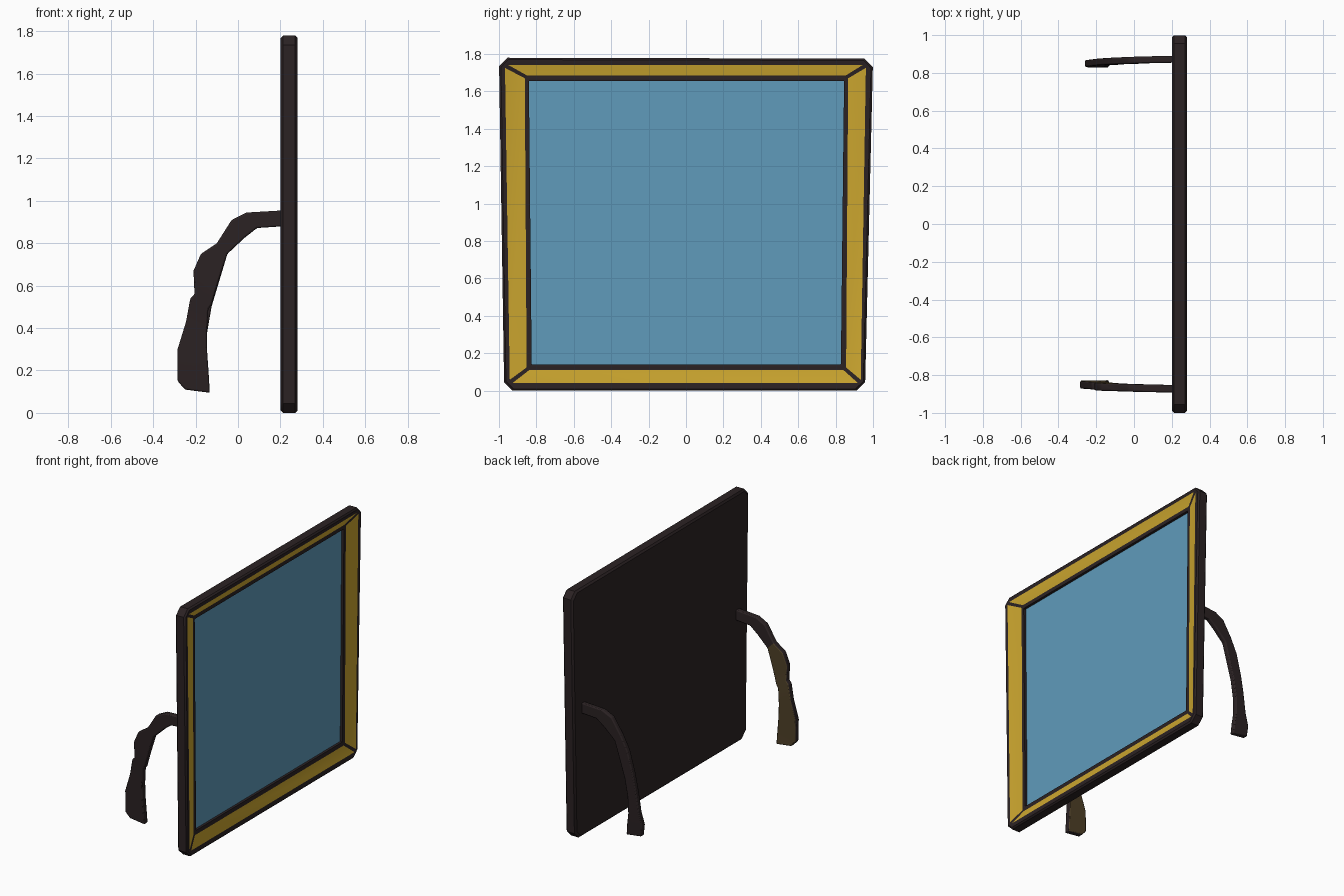
import bpy, bmesh
from mathutils import Vector

if "Cube" in bpy.data.objects:
    bpy.data.objects.remove(bpy.data.objects["Cube"])


def material(name, rgb):
    m = bpy.data.materials.new(name)
    m.diffuse_color = (*rgb, 1)
    m.use_nodes = True
    m.node_tree.nodes["Principled BSDF"].inputs["Base Color"].default_value = m.diffuse_color
    return m


DARK = material("dark brown", (0.024, 0.016, 0.017))
GOLD = material("gold", (0.60, 0.38, 0.028))
BLUE = material("glass blue", (0.115, 0.33, 0.50))
OLIVE = material("dark olive", (0.075, 0.05, 0.02))


def finish(bm, name, mats, bevel=0):
    bmesh.ops.recalc_face_normals(bm, faces=bm.faces[:])
    me = bpy.data.meshes.new(name)
    bm.to_mesh(me)
    bm.free()
    ob = bpy.data.objects.new(name, me)
    bpy.context.collection.objects.link(ob)
    for m in mats:
        me.materials.append(m)
    if bevel:
        b = ob.modifiers.new("soft edges", 'BEVEL')
        b.width = bevel
        b.segments = 2
    bpy.ops.object.select_all(action='DESELECT')
    bpy.context.view_layer.objects.active = ob
    ob.select_set(True)
    bpy.ops.object.shade_smooth_by_angle(angle=0.6)
    return ob


def loop(bm, x, corners, cut):
    """Quad in the yz plane with clipped corners: 8 vertices."""
    out = []
    for i in range(4):
        p = Vector(corners[i])
        for q in (corners[i - 1], corners[(i + 1) % 4]):
            c = p + (Vector(q) - p).normalized() * cut
            out.append(bm.verts.new((x, c.x, c.y)))
    return out


def inset(corners, d):
    signs = ((1, -1), (-1, -1), (-1, 1), (1, 1))
    return [(y + sy * d, z + sz * d) for (y, z), (sy, sz) in zip(corners, signs)]


# corners in order: top left, top right, bottom right, bottom left
OUTER = [(-1, 1.78), (1, 1.775), (0.957, 0), (-0.972, 0)]
GOLD_OUT = [(-0.968, 1.742), (0.962, 1.742), (0.934, 0.042), (-0.942, 0.042)]
GOLD_IN = [(-0.862, 1.684), (0.867, 1.684), (0.856, 0.11), (-0.852, 0.11)]
GLASS = [(-0.84, 1.656), (0.845, 1.656), (0.828, 0.14), (-0.825, 0.14)]

# frame with back panel and sloping gold trim
bm = bmesh.new()
rings = [loop(bm, *a) for a in (
    (0.20, inset(OUTER, 0.012), 0.045),
    (0.212, OUTER, 0.045),
    (0.27, OUTER, 0.045),
    (0.28, inset(OUTER, 0.01), 0.04),
    (0.278, GOLD_OUT, 0.016),
    (0.246, GOLD_IN, 0.014),
    (0.249, inset(GOLD_IN, 0.01), 0.01),
    (0.246, GLASS, 0.003),
    (0.222, GLASS, 0.003))]
bm.faces.new(rings[0])
bm.faces.new(rings[-1])
for k in range(len(rings) - 1):
    a, b = rings[k], rings[k + 1]
    for i in range(8):
        j = (i + 1) % 8
        f = bm.faces.new((a[i], a[j], b[j], b[i]))
        # gold on the long sides, dark mitre lines in the corners
        f.material_index = 1 if k == 4 and i % 2 == 1 else 0
finish(bm, "lens_frame", [DARK, GOLD])

# glass
bm = bmesh.new()
bm.faces.new(loop(bm, 0.228, GLASS, 0.003)[::-1])
g = finish(bm, "lens_glass", [BLUE])
if g.data.polygons[0].normal.x < 0:
    g.data.flip_normals()


# side arms: ribs of (outer x, outer z, inner x, inner z)
START = [(0.21, 0.955, 0.21, 0.88), (0.04, 0.945, 0.09, 0.872),
         (-0.03, 0.91, 0.03, 0.825), (-0.10, 0.80, -0.05, 0.75)]
NEAR = START + [(-0.175, 0.75, -0.08, 0.66), (-0.21, 0.67, -0.105, 0.58),
                (-0.205, 0.56, -0.125, 0.51), (-0.225, 0.54, -0.14, 0.49),
                (-0.245, 0.43, -0.147, 0.38), (-0.285, 0.30, -0.145, 0.28),
                (-0.285, 0.15, -0.138, 0.18), (-0.25, 0.11, -0.133, 0.095)]
FAR = START + [(-0.15, 0.70, -0.08, 0.65), (-0.19, 0.55, -0.125, 0.50),
               (-0.215, 0.42, -0.147, 0.37), (-0.235, 0.28, -0.15, 0.25),
               (-0.26, 0.19, -0.14, 0.18), (-0.25, 0.11, -0.133, 0.095)]


def arm(name, ribs, side, half):
    bm = bmesh.new()
    rows = []
    for k, (ox, oz, ix, iz) in enumerate(ribs):
        y = side * (0.872 - 0.025 * k / (len(ribs) - 1))
        rows.append([bm.verts.new(v) for v in (
            (ox, y - half, oz), (ox, y + half, oz),
            (ix, y + half, iz), (ix, y - half, iz))])
    bm.faces.new(rows[0])
    bm.faces.new(rows[-1])
    for a, b in zip(rows, rows[1:]):
        for i in range(4):
            j = (i + 1) % 4
            f = bm.faces.new((a[i], a[j], b[j], b[i]))
            # olive inner face on the lower part of the near arm
            if side < 0 and i == 1 and f.calc_center_median().z < 0.8:
                f.material_index = 1
    finish(bm, name, [DARK, OLIVE], 0.007)


arm("side_arm_front", NEAR, -1, 0.02)
arm("side_arm_back", FAR, 1, 0.018)
